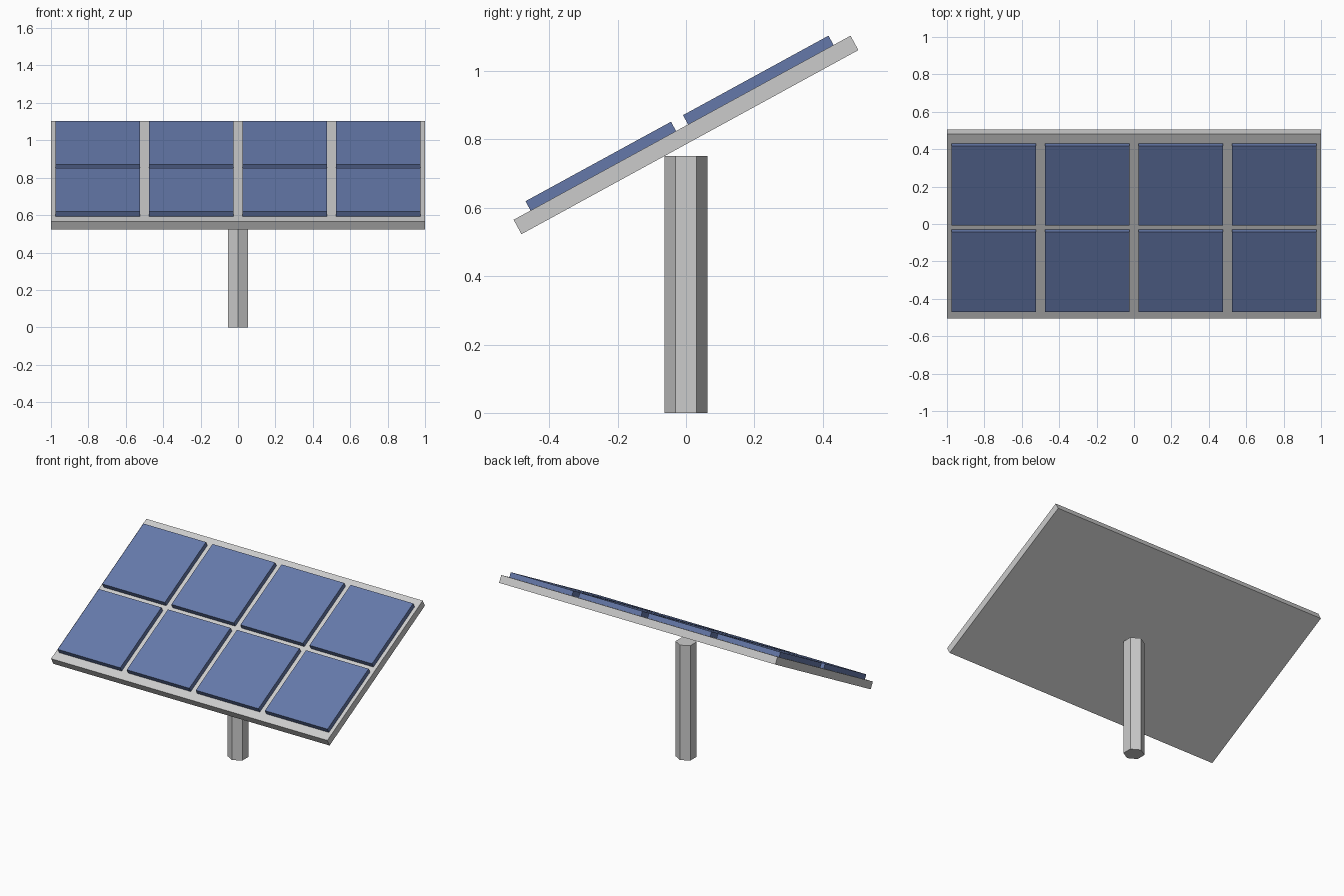
import bpy
from mathutils import Matrix

if "Cube" in bpy.data.objects:
    bpy.data.objects.remove(bpy.data.objects["Cube"])

TILT = Matrix.Translation((0, 0, 0.813)) @ Matrix.Rotation(0.5, 4, 'X')
PLATE_T = 0.048
CELL = (0.453, 0.485, 0.031)

blue = bpy.data.materials.new("cell_blue")
blue.diffuse_color = (0.13, 0.19, 0.40, 1)
blue.use_nodes = True
blue.node_tree.nodes["Principled BSDF"].inputs["Base Color"].default_value = blue.diffuse_color


def tilted_box(name, centre, size, mat=None):
    """Box placed in the tilted frame of the panel."""
    bpy.ops.mesh.primitive_cube_add(size=1)
    ob = bpy.context.object
    ob.name = name
    ob.data.transform(Matrix.Diagonal((*size, 1)))
    ob.matrix_world = TILT @ Matrix.Translation(centre)
    if mat:
        ob.data.materials.append(mat)
    return ob


# hexagonal post, corners facing front and back
bpy.ops.mesh.primitive_cylinder_add(vertices=6, radius=0.0625, depth=0.752,
                                    location=(0, 0, 0.376))
bpy.context.object.name = "post"

# tilted backing plate
tilted_box("backing_plate", (0, 0, 0), (2, 1.123, PLATE_T))

# two rows of four solar cells resting on the plate
for r, v in enumerate((-0.2625, 0.2625)):
    for c in range(4):
        tilted_box(f"solar_cell_{r + 1}_{c + 1}",
                   (-0.75 + 0.5 * c, v, (PLATE_T + CELL[2]) / 2), CELL, blue)
